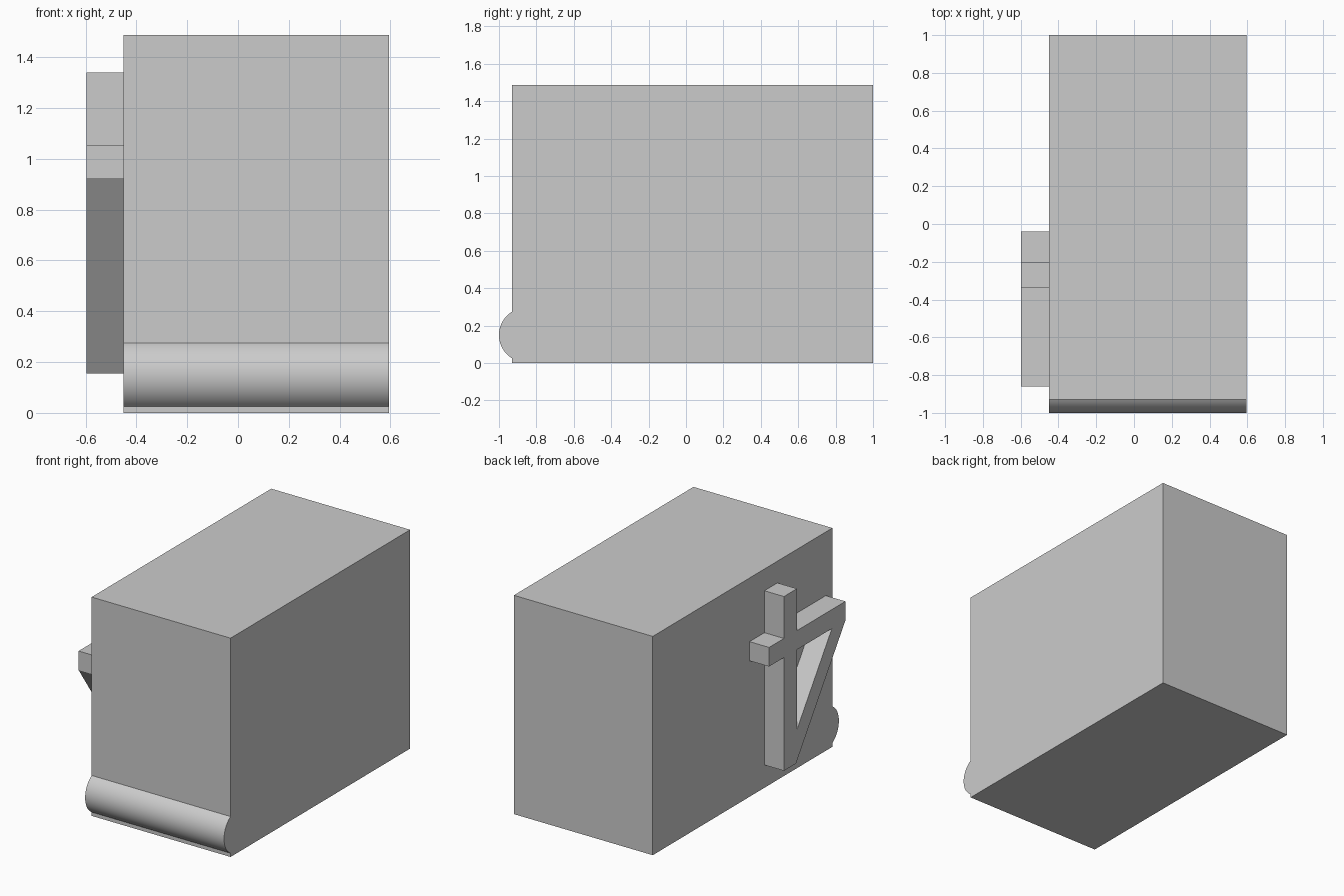
import bpy
import bmesh
import math

cube = bpy.data.objects.get("Cube")
if cube:
    bpy.data.objects.remove(cube, do_unlink=True)

grey = bpy.data.materials.new("light grey")
grey.use_nodes = True
colour = (0.6, 0.6, 0.6, 1)
grey.diffuse_color = colour
grey.node_tree.nodes["Principled BSDF"].inputs["Base Color"].default_value = colour

LEFT, RIGHT = -0.45, 0.595   # side faces of the body
OUTER = -0.597               # outer face of the side bracket


def extrude_profile(name, loops, x0, x1):
    """Extrude closed (y, z) outlines along x; further loops become holes."""
    bm = bmesh.new()
    edges = []
    for loop in loops:
        verts = [bm.verts.new((x0, y, z)) for y, z in loop]
        edges += [bm.edges.new((a, b)) for a, b in zip(verts, verts[1:] + verts[:1])]
    bmesh.ops.triangle_fill(bm, edges=edges, use_beauty=True)
    result = bmesh.ops.extrude_face_region(bm, geom=bm.faces[:])
    moved = [g for g in result["geom"] if isinstance(g, bmesh.types.BMVert)]
    bmesh.ops.translate(bm, verts=moved, vec=(x1 - x0, 0, 0))
    bmesh.ops.dissolve_limit(bm, angle_limit=0.001, verts=bm.verts[:], edges=bm.edges[:])
    bmesh.ops.recalc_face_normals(bm, faces=bm.faces[:])
    mesh = bpy.data.meshes.new(name)
    bm.to_mesh(mesh)
    bm.free()
    mesh.materials.append(grey)
    obj = bpy.data.objects.new(name, mesh)
    bpy.context.collection.objects.link(obj)
    return obj


# Body block with the rounded lip along the lower front edge
FRONT, RADIUS, LIP_Z = -0.93, 0.146, 0.15
lip_y = -1 + RADIUS
half = math.acos((lip_y - FRONT) / RADIUS)
steps = 32
arc = []
for i in range(steps + 1):
    a = half - 2 * half * i / steps
    arc.append((lip_y - RADIUS * math.cos(a), LIP_Z + RADIUS * math.sin(a)))
body = extrude_profile(
    "body_with_front_lip",
    [[(FRONT, 0), (1, 0), (1, 1.488), (FRONT, 1.488)] + arc], LEFT, RIGHT)

# Raised side bracket: upright, crossbar and diagonal brace around an opening
outline = [(-0.20, 0.155), (-0.20, 0.925), (-0.04, 0.925), (-0.04, 1.055),
           (-0.20, 1.055), (-0.20, 1.34), (-0.34, 1.34), (-0.34, 1.055),
           (-0.86, 1.055), (-0.86, 0.925), (-0.33, 0.155)]
opening = [(-0.34, 0.925), (-0.715, 0.925), (-0.34, 0.382)]
extrude_profile("side_bracket", [outline, opening], OUTER, LEFT)

# Smooth the lip and keep the corners sharp
bpy.ops.object.select_all(action="DESELECT")
body.select_set(True)
bpy.context.view_layer.objects.active = body
bpy.ops.object.shade_smooth_by_angle(angle=math.radians(25))
